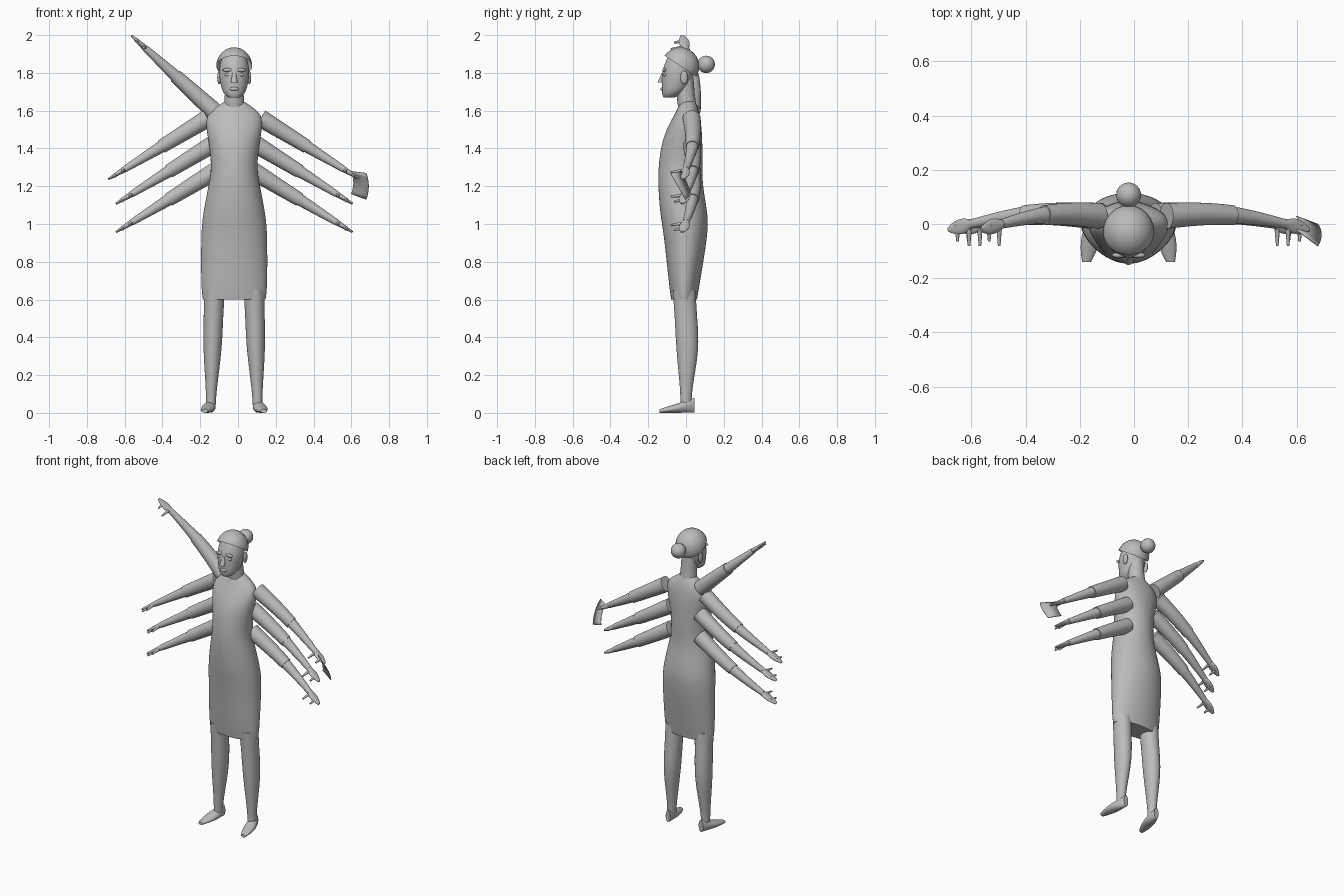
import bpy, bmesh, math
from mathutils import Vector, Matrix

cube = bpy.data.objects.get("Cube")
if cube:
    bpy.data.objects.remove(cube, do_unlink=True)

colour = (0.5, 0.5, 0.5, 1)
grey = bpy.data.materials.new("matte grey")
grey.use_nodes = True
grey.diffuse_color = colour
grey.node_tree.nodes["Principled BSDF"].inputs["Base Color"].default_value = colour

MIDDLE = -0.02       # the figure's own middle line
X, Y, Z = Matrix.Identity(3)
SIDES = {"left": 1, "right": -1}


def finish(name, bm, subdivide=0):
    """Turn a bmesh into a smooth shaded object."""
    bmesh.ops.recalc_face_normals(bm, faces=bm.faces)
    mesh = bpy.data.meshes.new(name)
    bm.to_mesh(mesh)
    bm.free()
    mesh.materials.append(grey)
    obj = bpy.data.objects.new(name, mesh)
    bpy.context.collection.objects.link(obj)
    if subdivide:
        modifier = obj.modifiers.new("smooth", "SUBSURF")
        modifier.levels = modifier.render_levels = subdivide
    bpy.ops.object.select_all(action="DESELECT")
    obj.select_set(True)
    bpy.context.view_layer.objects.active = obj
    bpy.ops.object.shade_smooth_by_angle(angle=math.radians(50))
    return obj


def loft(name, rings, sides=16):
    """Skin a row of oval rings, each given as centre, half axis, half axis."""
    bm = bmesh.new()
    crease = bm.edges.layers.float.new("crease_edge")
    angles = [math.tau * i / sides for i in range(sides)]
    rows = [[bm.verts.new(centre + u * math.cos(a) + v * math.sin(a)) for a in angles]
            for centre, u, v in rings]
    for low, high in zip(rows, rows[1:]):
        for i in range(sides):
            bm.faces.new((low[i - 1], low[i], high[i], high[i - 1]))
    for end in (rows[0], rows[-1]):
        for edge in bm.faces.new(end).edges:
            edge[crease] = 1
    return finish(name, bm, subdivide=2)


def stack(name, rows, x=MIDDLE, lean=0):
    """Upright loft from rows of height, half width, middle depth, half depth."""
    loft(name, [(Vector((x + lean * z, y, z)), X * width, Y * depth)
                for z, width, y, depth in rows])


def tube(name, points, depths, heights):
    """Limb along points, its ovals measured along y and across it."""
    along = (points[-1] - points[0]).normalized()
    u = Y - along * along.y
    if u.length < 0.5:
        u = X - along * along.x
    u.normalize()
    v = along.cross(u)
    loft(name, [(p, u * d, v * h) for p, d, h in zip(points, depths, heights)], sides=12)


def ball(name, centre, size, cut=None):
    bm = bmesh.new()
    bmesh.ops.create_uvsphere(bm, u_segments=24, v_segments=16, radius=1)
    bm.transform(Matrix.Translation(centre) @ Matrix.Diagonal((*size, 1)))
    if cut:
        geometry = bm.verts[:] + bm.edges[:] + bm.faces[:]
        bmesh.ops.bisect_plane(bm, geom=geometry, plane_co=centre, plane_no=cut, clear_inner=True)
        bmesh.ops.holes_fill(bm, edges=[e for e in bm.edges if e.is_boundary])
    finish(name, bm)


def taper(start, end, count):
    return [start + (end - start) * i / (count - 1) for i in range(count)]


def arm(label, shoulder, wrist):
    """Sleeve, bare forearm and hand, bowed slightly backwards."""
    def bowed(start, end):
        return [shoulder.lerp(wrist, t) + Y * 0.02 * math.sin(math.pi * t)
                for t in taper(start, end, 5)]

    upper = taper(0.05, 0.038, 5)
    lower = taper(0.035, 0.018, 5)
    tube(label + "_sleeve", bowed(0, 0.56), upper, upper)
    tube(label + "_forearm", bowed(0.5, 1), lower, lower)

    # The hand is a flat mitten with a thumb and a drooping finger
    reach = (wrist - shoulder).normalized() * 0.1
    steps = taper(0, 1, 6)
    tube(label + "_hand", [wrist + reach * t - Y * 0.015 * t for t in steps],
         [0.03 * math.sin(math.pi * (0.2 + 0.7 * t)) for t in steps],
         [0.017 - 0.011 * t for t in steps])
    thin = taper(0.012, 0.005, 4)
    for part, spot, length in (("thumb", 0.1, 0.08), ("finger", 0.6, 0.06)):
        root = wrist + reach * spot
        tip = root - Y * length - Z * 0.01
        tube("_".join((label, part)), [root.lerp(tip, t) for t in taper(0, 1, 4)], thin, thin)


# Fitted dress, rising over the shoulders to the neck
stack("dress", [
    (0.6, 0.17, -0.01, 0.07), (0.66, 0.18, -0.01, 0.08), (0.95, 0.18, 0, 0.12),
    (1.05, 0.17, -0.01, 0.13), (1.2, 0.14, -0.03, 0.12), (1.3, 0.12, -0.03, 0.12),
    (1.45, 0.14, -0.02, 0.11), (1.55, 0.16, 0, 0.08), (1.6, 0.13, 0.01, 0.06),
    (1.65, 0.05, 0.01, 0.04)])

# Neck and head
stack("neck", [(1.55, 0.07, 0.02, 0.05), (1.65, 0.05, 0, 0.05), (1.78, 0.05, -0.01, 0.05)])
stack("head", [
    (1.67, 0.03, -0.09, 0.03), (1.69, 0.06, -0.07, 0.06), (1.74, 0.075, -0.05, 0.08),
    (1.82, 0.087, -0.04, 0.09), (1.9, 0.06, -0.03, 0.06)])

# Face
loft("nose", [(Vector((MIDDLE, -0.12 - 0.015 * t, 1.8 - 0.05 * t)),
               X * (0.01 + 0.008 * t), Y * (0.008 + 0.008 * t)) for t in taper(0, 1, 4)])
ball("lips", (MIDDLE, -0.125, 1.715), (0.025, 0.01, 0.01))
for label, side in SIDES.items():
    ball(label + "_eye", (MIDDLE + side * 0.035, -0.11, 1.79), (0.016, 0.01, 0.01))
    ball(label + "_brow", (MIDDLE + side * 0.035, -0.115, 1.815), (0.026, 0.01, 0.01))
    ball(label + "_ear", (MIDDLE + side * 0.08, -0.01, 1.775), (0.01, 0.02, 0.035))

# Swept back hair with a bun
ball("hair", (MIDDLE, -0.03, 1.835), (0.095, 0.1, 0.1), cut=(Y + Z * 1.5).normalized())
ball("hair_bun", (MIDDLE, 0.107, 1.845), [0.046] * 3)

# Three lowered arms on each side, the lower two set closer in
for label, side in SIDES.items():
    for level, inset, drop in (("upper", 0, 0), ("middle", 0.04, 0.13), ("lower", 0.04, 0.28)):
        move = Vector((MIDDLE - side * inset, 0, -drop))
        arm(label + "_" + level, Vector((side * 0.14, 0.03, 1.56)) + move,
            Vector((side * 0.58, 0, 1.29)) + move)

# Raised right arm
arm("raised", Vector((-0.13, 0.03, 1.6)), Vector((-0.49, 0, 1.93)))

# Legs and bare feet, toes turned slightly outwards
for label, side in SIDES.items():
    stack(label + "_leg", [
        (0.03, 0.026, 0, 0.03), (0.12, 0.028, 0, 0.03), (0.34, 0.052, 0.01, 0.064),
        (0.5, 0.052, 0, 0.06), (0.65, 0.057, -0.01, 0.062)],
        x=MIDDLE + side * 0.125, lean=-side * 0.03)
    rings = []
    for t in taper(0, 1, 8):
        height = 0.04 - 0.03 * t
        centre = Vector((MIDDLE + side * (0.12 + 0.035 * t), 0.045 - 0.185 * t, height))
        width = 0.037 * math.sin(math.pi * (0.15 + 0.7 * t))
        rings.append((centre, X * width, Z * height))
    loft(label + "_foot", rings)

# Curved sheet held in the top left hand
corners = [Vector(c) for c in ((0.6, -0.02, 1.28), (0.6, 0.03, 1.16),
                               (0.68, -0.08, 1.27), (0.68, 0, 1.13))]
bm = bmesh.new()
rows = []
for t in taper(0, 1, 8):
    bow = X * 0.05 * t * (1 - t)
    rows.append([bm.verts.new(corners[i].lerp(corners[i + 1], t) + bow) for i in (0, 2)])
for a, b in zip(rows, rows[1:]):
    bm.faces.new((*a, *reversed(b)))
sheet = finish("held_sheet", bm)
sheet.modifiers.new("thickness", "SOLIDIFY").thickness = 0.004
